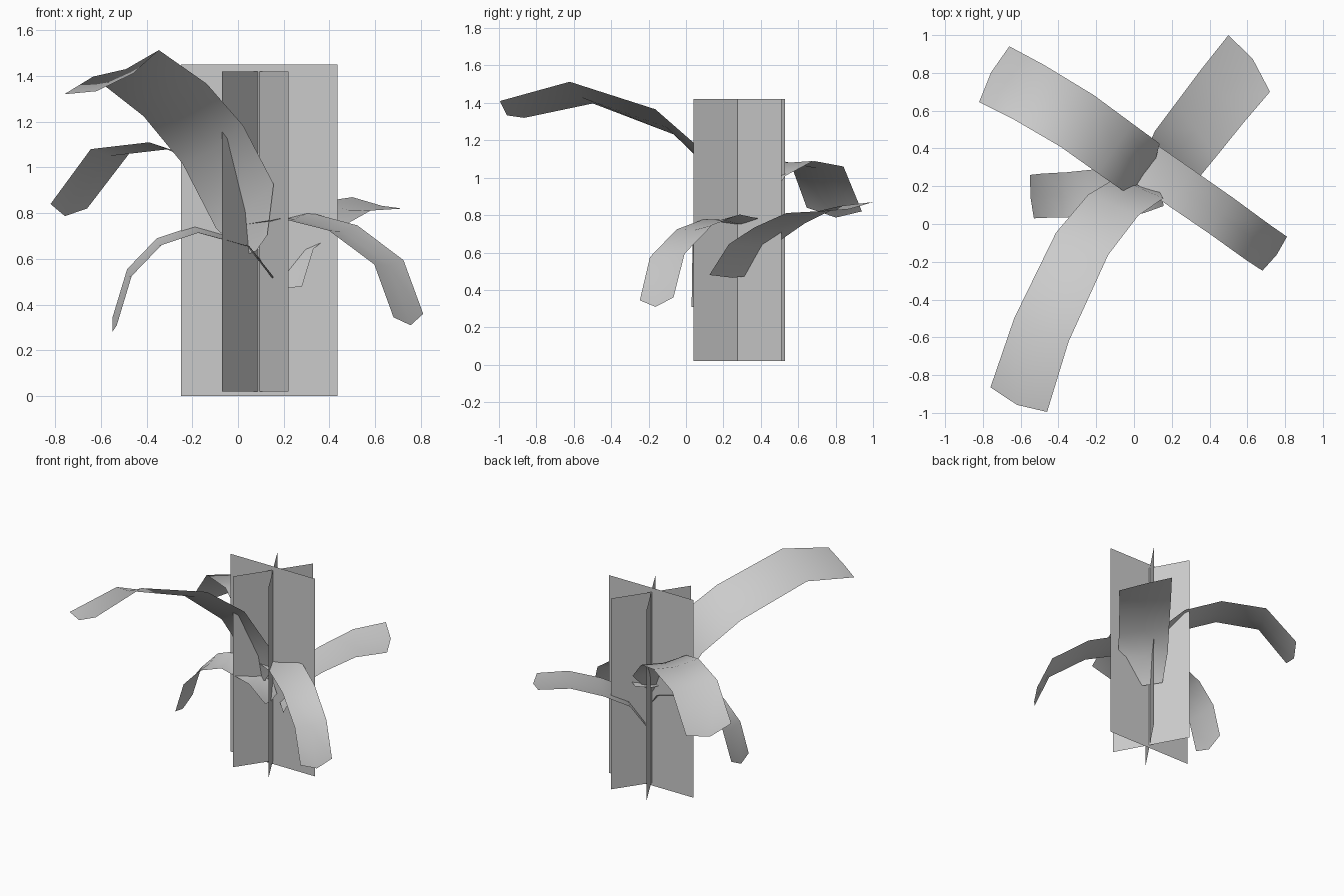
import bpy
from mathutils import Vector


def make(name, verts, faces, smooth=False):
    me = bpy.data.meshes.new(name)
    me.from_pydata([tuple(v) for v in verts], [], faces)
    me.update()
    for p in me.polygons:
        p.use_smooth = smooth
    ob = bpy.data.objects.new(name, me)
    bpy.context.collection.objects.link(ob)
    return ob


def card(name, a, b, z0, z1):
    """Upright flat card between two ground points."""
    make(name, [(*a, z0), (*b, z0), (*b, z1), (*a, z1)], [(0, 1, 2, 3)])


def leaf(name, path, across_root, across_tip, sag, root_scale=0.4):
    """Arched strip with a sunken midrib, a narrowed root and a pointed tip."""
    verts, n = [], len(path)
    for i, p in enumerate(path):
        c = Vector(p)
        w = Vector(across_root).lerp(Vector(across_tip), i / (n - 1)) / 2
        if i == 0:
            w *= root_scale
        mid = c - Vector((0, 0, sag))
        if i == n - 1:
            mid += (c - Vector(path[-2])).normalized() * 0.03
        verts += [c - w, mid, c + w]
    faces = [(r * 3 + k, r * 3 + k + 1, r * 3 + k + 4, r * 3 + k + 3)
             for r in range(n - 1) for k in range(2)]
    make(name, verts, faces, smooth=True)


# Three crossed upright cards forming the plant core
card("wide_card", (-0.25, 0.27), (0.435, 0.27), 0.0, 1.45)
card("cross_card_a", (0.22, 0.04), (-0.05, 0.53), 0.02, 1.42)
card("cross_card_b", (-0.07, 0.04), (0.25, 0.51), 0.02, 1.42)

# Large front leaf rising to the front left
leaf("front_leaf",
     [(0.08, 0.2, 0.66), (0.03, 0.19, 0.83), (-0.11, 0.1, 1.10),
      (-0.275, -0.105, 1.295), (-0.49, -0.56, 1.455), (-0.61, -0.93, 1.365)],
     (0.24, -0.1, 0.22), (0.3, -0.13, 0.09), 0.025)

# Back left leaf
leaf("back_left_leaf",
     [(0.06, 0.24, 0.70), (0.04, 0.3, 0.86), (-0.1, 0.4, 1.02),
      (-0.3, 0.545, 1.10), (-0.56, 0.7, 1.07), (-0.74, 0.793, 0.83)],
     (0.2, 0.24, -0.02), (0.16, 0.295, -0.02), 0.02)

# Back right leaf
leaf("back_right_leaf",
     [(0.17, 0.25, 0.48), (0.22, 0.36, 0.65), (0.33, 0.5, 0.745),
      (0.47, 0.68, 0.83), (0.61, 0.85, 0.845)],
     (0.22, -0.25, 0.0), (0.22, -0.3, -0.05), 0.015, 1.0)

# Drooping right leaf
leaf("right_leaf",
     [(0.06, 0.32, 0.76), (0.25, 0.19, 0.79), (0.46, 0.045, 0.735),
      (0.66, -0.1, 0.585), (0.745, -0.157, 0.352)],
     (0.12, 0.2, 0.03), (0.13, 0.18, 0.015), 0.015, 1.0)

# Drooping left leaf
leaf("left_leaf",
     [(0.15, 0.17, 0.53), (0.04, 0.18, 0.67), (-0.18, 0.17, 0.73),
      (-0.345, 0.155, 0.675), (-0.475, 0.15, 0.54), (-0.54, 0.145, 0.325)],
     (-0.02, 0.25, 0.03), (-0.02, 0.23, 0.03), 0.015, 0.6)
